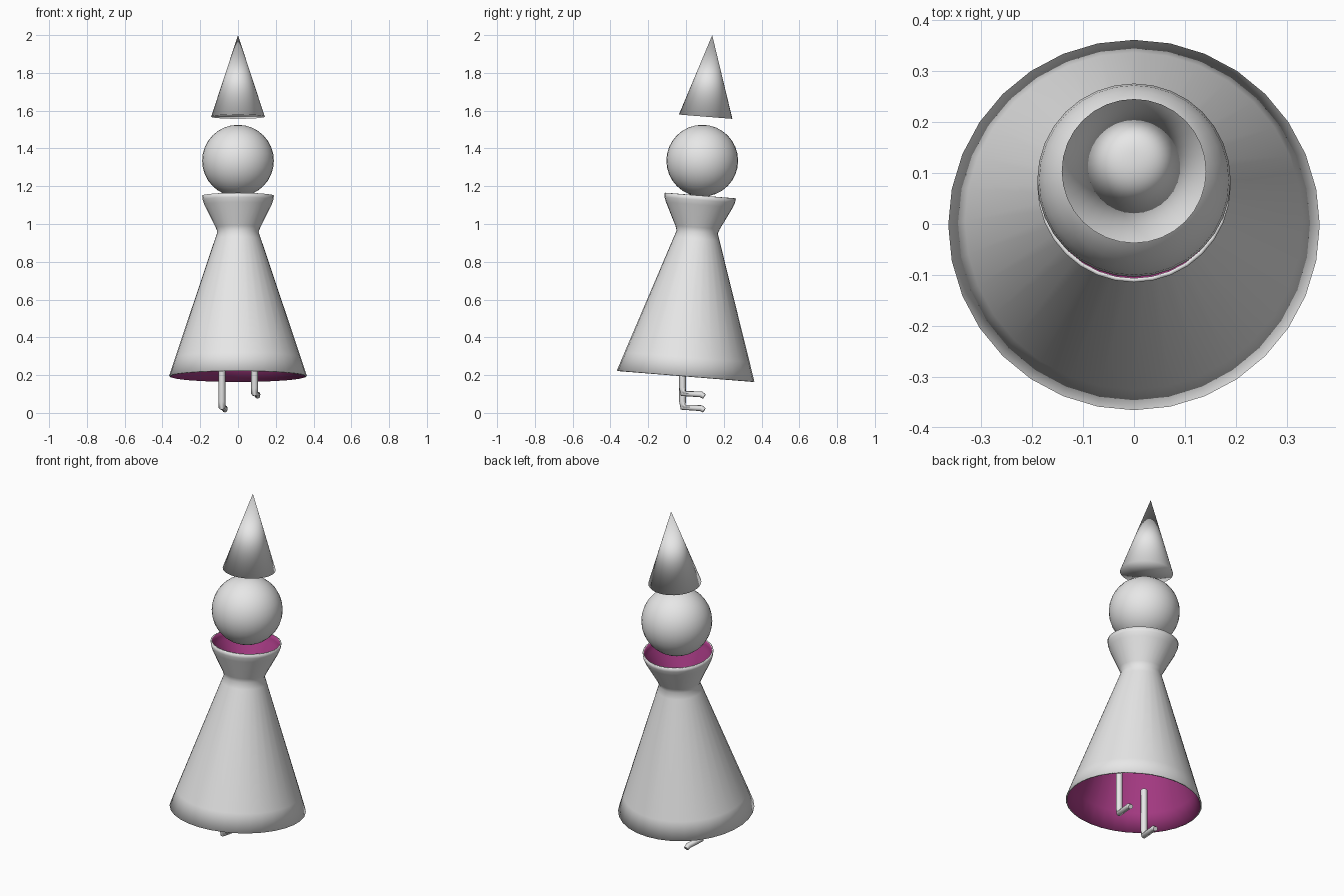
import bpy, bmesh, math

if "Cube" in bpy.data.objects:
    bpy.data.objects.remove(bpy.data.objects["Cube"])

TILT = math.radians(-4.6)  # the whole figure leans back slightly
SIDES = 32


def material(name, colour):
    m = bpy.data.materials.new(name)
    m.diffuse_color = (*colour, 1)
    m.use_nodes = True
    m.node_tree.nodes["Principled BSDF"].inputs["Base Color"].default_value = m.diffuse_color
    return m


GREY = material("light_grey", (0.8, 0.8, 0.8))
LINING = material("magenta", (0.4, 0.045, 0.24))


def lathe(name, profile, location):
    """Revolve (radius, height) points, listed upwards, about a tilted axis."""
    bm = bmesh.new()
    rings = []
    for r, z in profile:
        rings.append([bm.verts.new((r * math.cos(2 * math.pi * k / SIDES),
                                    r * math.sin(2 * math.pi * k / SIDES), z))
                      for k in range(SIDES)])
    for low, high in zip(rings, rings[1:]):
        for k in range(SIDES):
            n = (k + 1) % SIDES
            bm.faces.new((low[k], low[n], high[n], high[k]))
    bmesh.ops.remove_doubles(bm, verts=bm.verts, dist=1e-5)
    for f in bm.faces:
        f.smooth = True
    mesh = bpy.data.meshes.new(name)
    bm.to_mesh(mesh)
    bm.free()
    obj = bpy.data.objects.new(name, mesh)
    bpy.context.collection.objects.link(obj)
    obj.location = location
    obj.rotation_euler.x = TILT
    mesh.materials.append(GREY)
    return obj


# Open dress with flared collar, thin shell with a coloured lining
dress = lathe("dress", [(0.365, 0), (0.332, 0.1), (0.121, 0.73), (0.109, 0.765),
                        (0.118, 0.79), (0.178, 0.91), (0.187, 0.935), (0.19, 0.958)],
              (0, -0.002, 0.195))
dress.data.materials.append(LINING)
shell = dress.modifiers.new("shell", 'SOLIDIFY')
shell.thickness = 0.008
shell.offset = -1
shell.material_offset = 1
shell.material_offset_rim = 0

# Pointed hat floating above the head
lathe("hat", [(0, 0), (0.142, 0), (0, 0.433)], (0, 0.104, 1.568))

# Round head
bpy.ops.mesh.primitive_uv_sphere_add(segments=32, ring_count=16, radius=0.19,
                                     location=(0, 0.086, 1.335))
head = bpy.context.object
head.name = "head"
head.data.materials.append(GREY)
bpy.ops.object.shade_smooth()


# Legs: bent tubes whose feet point backwards, one raised
def leg(name, x, lift):
    curve = bpy.data.curves.new(name, 'CURVE')
    curve.dimensions = '3D'
    curve.bevel_depth = 0.018
    curve.bevel_resolution = 2
    curve.use_fill_caps = True
    path = [(x, -0.018, 0.31, 1), (x, -0.018, 0.06, 1), (x, -0.015, 0.03, 1),
            (x + 0.014, 0.08, 0.025, 0.9), (x + 0.016, 0.097, 0.014, 0.75)]
    spline = curve.splines.new('POLY')
    spline.points.add(len(path) - 1)
    for p, (px, py, pz, r) in zip(spline.points, path):
        p.co = (px, py, pz + lift, 1)
        p.radius = r
    obj = bpy.data.objects.new(name, curve)
    bpy.context.collection.objects.link(obj)
    curve.materials.append(GREY)
    bpy.ops.object.select_all(action='DESELECT')
    obj.select_set(True)
    bpy.context.view_layer.objects.active = obj
    bpy.ops.object.convert(target='MESH')
    bpy.ops.object.shade_smooth_by_angle(angle=math.radians(50))


leg("left_leg", -0.085, 0)
leg("right_leg", 0.088, 0.073)
